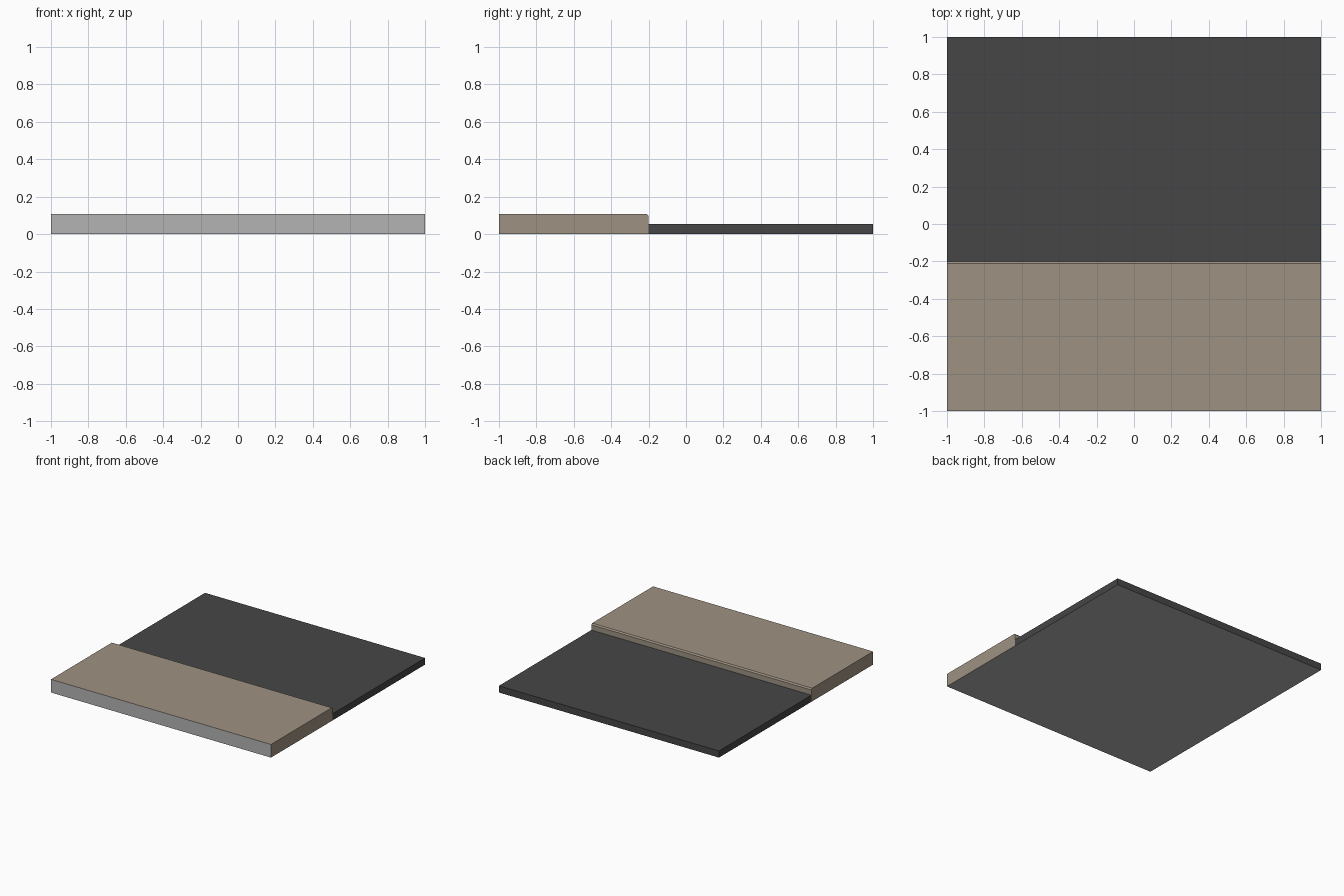
import bpy, bmesh

if "Cube" in bpy.data.objects:
    bpy.data.objects.remove(bpy.data.objects["Cube"])


def srgb(v):
    v /= 255
    return v / 12.92 if v <= 0.04045 else ((v + 0.055) / 1.055) ** 2.4


def material(name, rgb):
    m = bpy.data.materials.new(name)
    m.diffuse_color = (*[srgb(c) for c in rgb], 1.0)
    m.use_nodes = True
    m.node_tree.nodes["Principled BSDF"].inputs["Base Color"].default_value = m.diffuse_color
    return m


PAVING = material("paving_brown", (158, 146, 130))
ASPHALT = material("asphalt_dark", (70, 70, 70))
CONCRETE = material("plain_grey", (180, 180, 179))


def extruded_slab(name, profile, main, grey_front=False):
    """Sweep a (y, z) profile across x; the underside is plain grey."""
    bm = bmesh.new()
    ends = [[bm.verts.new((x, y, z)) for y, z in profile] for x in (-1, 1)]
    for ring in ends:
        bm.faces.new(ring)
    n = len(profile)
    for i in range(n):
        j = (i + 1) % n
        bm.faces.new((ends[0][i], ends[0][j], ends[1][j], ends[1][i]))
    bmesh.ops.recalc_face_normals(bm, faces=bm.faces)
    for f in bm.faces:
        if f.normal.z < -0.9 or (grey_front and f.normal.y < -0.9):
            f.material_index = 1
    me = bpy.data.meshes.new(name)
    bm.to_mesh(me)
    bm.free()
    me.materials.append(main)
    me.materials.append(CONCRETE)
    ob = bpy.data.objects.new(name, me)
    bpy.context.collection.objects.link(ob)
    return ob


KERB_Y, TOP, ROAD, CHAMFER = -0.2, 0.108, 0.055, 0.01

# Raised pavement with a small chamfer along the kerb
extruded_slab("pavement", [(-1, 0), (KERB_Y, 0), (KERB_Y, TOP - CHAMFER),
                           (KERB_Y - CHAMFER, TOP), (-1, TOP)],
              PAVING, grey_front=True)

# Lower road surface
extruded_slab("road", [(KERB_Y, 0), (1, 0), (1, ROAD), (KERB_Y, ROAD)], ASPHALT)
